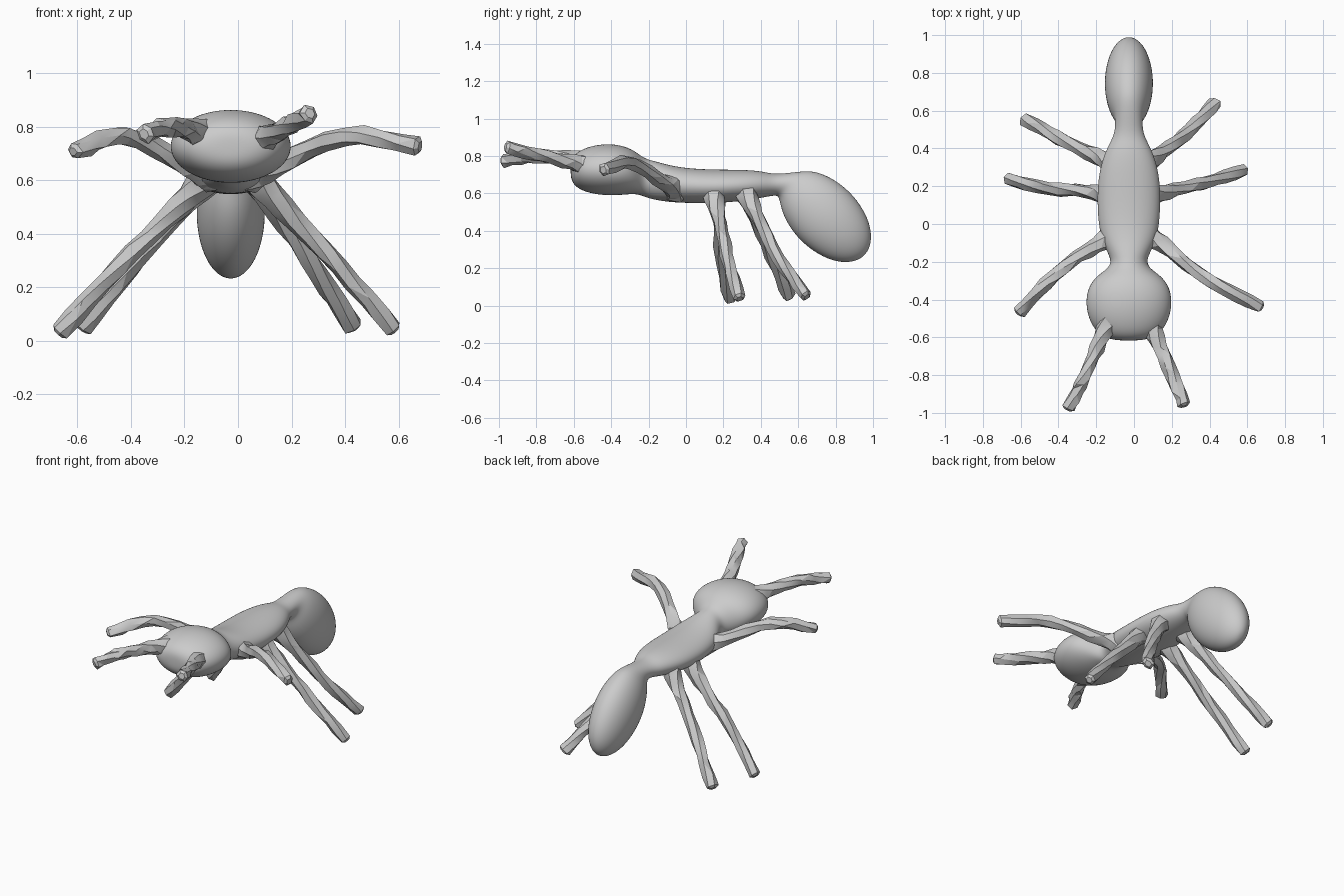
import bpy, bmesh, math, random
from mathutils import Vector

random.seed(4)
if "Cube" in bpy.data.objects:
    bpy.data.objects.remove(bpy.data.objects["Cube"])

grey = bpy.data.materials.new("plain grey")
grey.use_nodes = True
grey.diffuse_color = (0.6, 0.6, 0.6, 1)
bsdf = next(n for n in grey.node_tree.nodes if n.type == 'BSDF_PRINCIPLED')
bsdf.inputs["Base Color"].default_value = (0.6, 0.6, 0.6, 1)


def loft(name, rings, triangulate=False):
    """Skin a list of point rings into a closed tube."""
    bm = bmesh.new()
    loops = [[bm.verts.new(p) for p in ring] for ring in rings]
    n = len(loops[0])
    for a, b in zip(loops, loops[1:]):
        for i in range(n):
            j = (i + 1) % n
            bm.faces.new((a[i], a[j], b[j], b[i]))
    bm.faces.new(loops[0])
    bm.faces.new(loops[-1])
    if triangulate:
        bmesh.ops.triangulate(bm, faces=bm.faces[:])
    bmesh.ops.recalc_face_normals(bm, faces=bm.faces[:])
    mesh = bpy.data.meshes.new(name)
    bm.to_mesh(mesh)
    bm.free()
    mesh.materials.append(grey)
    obj = bpy.data.objects.new(name, mesh)
    bpy.context.collection.objects.link(obj)
    return obj


def body_ring(y, z, rx, rz, tilt=0.0, n=20):
    """Ellipse across the body; tilt leans its top backwards."""
    pts = []
    for i in range(n):
        a = 2 * math.pi * i / n
        up = rz * math.sin(a)
        pts.append(Vector((-0.027 + rx * math.cos(a),
                           y + up * math.sin(tilt), z + up * math.cos(tilt))))
    return pts


# Body: head, waist and thorax sections as (y, z, half width, half height)
sections = [
    (-0.617, 0.725, 0.03, 0.02), (-0.612, 0.725, 0.10, 0.06), (-0.585, 0.725, 0.158, 0.095),
    (-0.54, 0.726, 0.196, 0.118), (-0.48, 0.727, 0.222, 0.134), (-0.41, 0.727, 0.231, 0.140),
    (-0.34, 0.724, 0.220, 0.134), (-0.28, 0.715, 0.180, 0.118), (-0.24, 0.695, 0.118, 0.106),
    (-0.205, 0.678, 0.094, 0.104), (-0.16, 0.668, 0.108, 0.104), (-0.09, 0.652, 0.145, 0.100),
    (0.0, 0.642, 0.163, 0.094), (0.12, 0.637, 0.170, 0.092), (0.24, 0.640, 0.165, 0.088),
    (0.34, 0.645, 0.143, 0.081), (0.42, 0.648, 0.108, 0.069), (0.48, 0.645, 0.074, 0.054)]
rings = [body_ring(*s) for s in sections]

# Abdomen: egg hanging down at 45 degrees behind the thorax
length, s45 = 0.295, math.sqrt(0.5)
for f in (-0.84, -0.65, -0.4, -0.1, 0.2, 0.5, 0.72, 0.87, 0.96, 0.995):
    r = math.sqrt(1 - f * f)
    d = f * length * s45
    rings.append(body_ring(0.745 + d, 0.477 - d, 0.131 * r, 0.188 * r, math.pi / 4))

body = loft("body", rings)
sub = body.modifiers.new("Smooth", 'SUBSURF')
sub.levels = sub.render_levels = 2
for p in body.data.polygons:
    p.use_smooth = True


def spline(pts, steps):
    """Catmull-Rom samples through the points."""
    p = [Vector(q) for q in pts]
    p = [2 * p[0] - p[1]] + p + [2 * p[-1] - p[-2]]
    out = []
    for k in range(1, len(p) - 2):
        a, b, c, d = p[k - 1:k + 3]
        for i in range(steps):
            t = i / steps
            out.append(0.5 * (2 * b + (c - a) * t + (2 * a - 5 * b + 4 * c - d) * t * t
                              + (3 * b - a - 3 * c + d) * t ** 3))
    return out + [p[-2]]


def limb(name, pts, root, radius=0.036, sides=6):
    """Rough faceted limb, flared where it leaves the body."""
    path = spline(pts, 4)
    last = len(path) - 1
    rings = []
    for k, c in enumerate(path):
        axis = (path[min(k + 1, last)] - path[max(k - 1, 0)]).normalized()
        u = axis.cross(Vector((0, 1, 0.3))).normalized()
        v = axis.cross(u)
        r = radius + (root - radius) * max(0, 1 - k / 6) ** 1.5
        rough = 0.03 if k < 4 else 0.17
        ring = []
        for i in range(sides):
            a = 2 * math.pi * i / sides + 0.22 * k
            q = r * (1 + random.uniform(-rough, rough))
            slide = random.uniform(-0.012, 0.012) if 4 < k < last else 0
            ring.append(c + q * (u * math.cos(a) + v * math.sin(a)) + axis * slide)
        rings.append(ring)
    # Small blunt tip
    tip = sum(rings[-1], Vector()) / sides
    axis = (path[-1] - path[-2]).normalized()
    rings.append([tip + (p - tip) * 0.55 + axis * 0.012 for p in rings[-1]])
    obj = loft(name, rings, True)
    bpy.ops.object.select_all(action='DESELECT')
    obj.select_set(True)
    bpy.context.view_layer.objects.active = obj
    bpy.ops.object.shade_smooth_by_angle(angle=math.radians(25))


# Antennae
limb("right_antenna", [(-0.12, -0.49, 0.765), (-0.175, -0.61, 0.785),
                       (-0.26, -0.80, 0.80), (-0.345, -0.975, 0.775)], 0.075)
limb("left_antenna", [(0.07, -0.49, 0.74), (0.12, -0.61, 0.765),
                      (0.20, -0.80, 0.81), (0.265, -0.955, 0.845)], 0.075)

# Raised front legs
limb("right_front_leg", [(-0.09, -0.05, 0.63), (-0.20, -0.11, 0.66),
                         (-0.42, -0.27, 0.765), (-0.61, -0.465, 0.71)], 0.085)
limb("left_front_leg", [(0.04, -0.05, 0.63), (0.15, -0.11, 0.655),
                        (0.40, -0.30, 0.765), (0.67, -0.435, 0.725)], 0.085)

# Middle legs
limb("right_middle_leg", [(-0.11, 0.14, 0.62), (-0.22, 0.17, 0.50),
                          (-0.45, 0.19, 0.27), (-0.665, 0.235, 0.035)], 0.07)
limb("left_middle_leg", [(0.05, 0.14, 0.62), (0.17, 0.17, 0.50),
                         (0.38, 0.22, 0.27), (0.58, 0.285, 0.045)], 0.07)

# Hind legs
limb("right_hind_leg", [(-0.10, 0.31, 0.62), (-0.20, 0.36, 0.50),
                        (-0.40, 0.455, 0.27), (-0.575, 0.55, 0.05)], 0.065)
limb("left_hind_leg", [(0.05, 0.31, 0.62), (0.15, 0.38, 0.48),
                       (0.30, 0.50, 0.25), (0.43, 0.64, 0.055)], 0.065)
